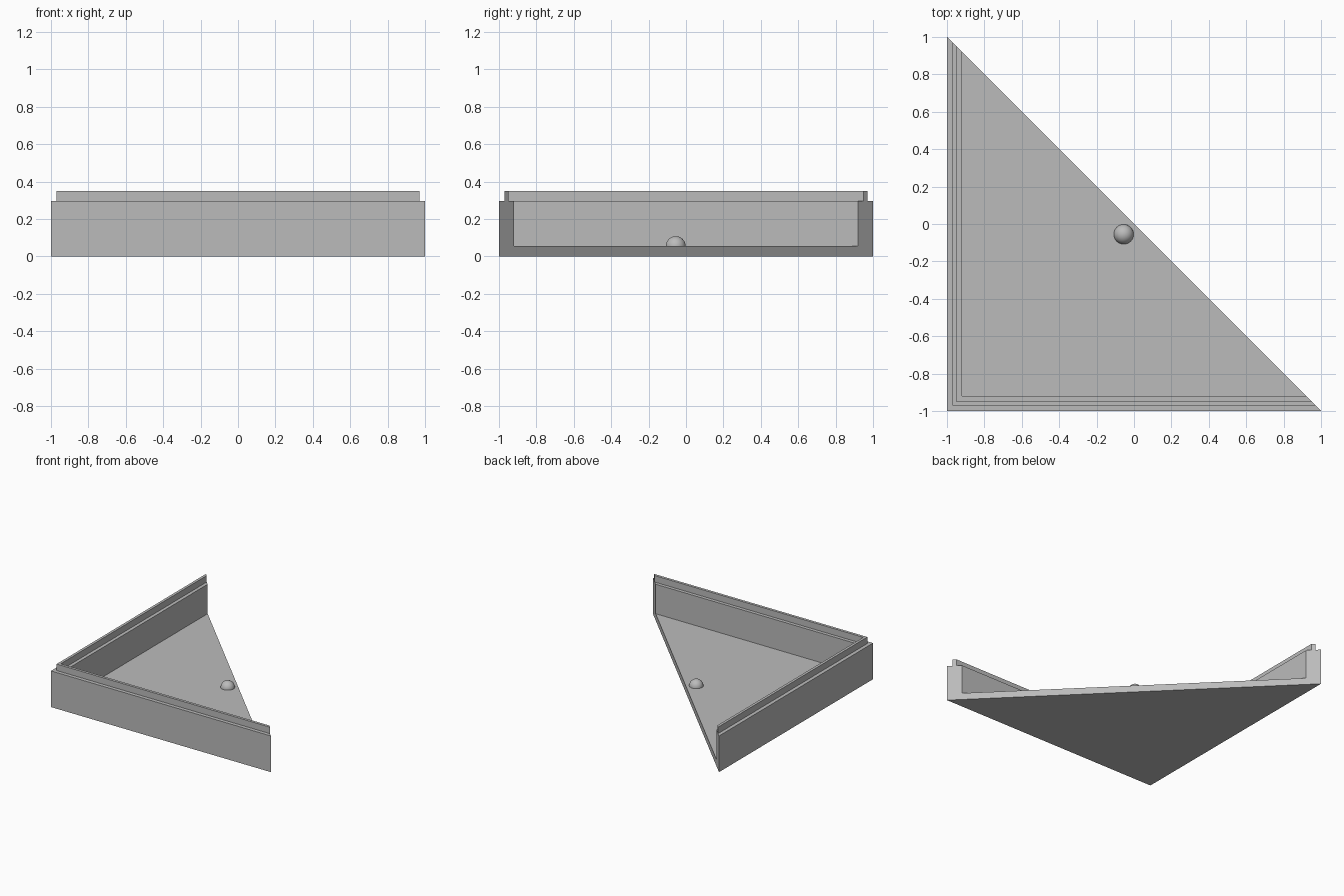
import bpy, bmesh, math

cube = bpy.data.objects.get("Cube")
if cube:
    bpy.data.objects.remove(cube, do_unlink=True)

grey = bpy.data.materials.new("plain grey")
grey.use_nodes = True
colour = (0.5, 0.5, 0.5, 1)
grey.diffuse_color = colour
grey.node_tree.nodes["Principled BSDF"].inputs["Base Color"].default_value = colour

# Wall cross-section: (inset from the outer face, height), with a raised lip
FLOOR, WALL, LIP = 0.055, 0.297, 0.35
profile = [(0, 0), (0, WALL), (0.03, WALL), (0.03, LIP), (0.052, LIP),
           (0.052, WALL), (0.08, WALL), (0.08, FLOOR)]

# Corner tray: the section mitred along two walls, cut off on the diagonal
bm = bmesh.new()
stations = [[bm.verts.new((sx * (1 - d), sy * (1 - d), z)) for d, z in profile]
            for sx, sy in ((-1, 1), (-1, -1), (1, -1))]
for a, b in zip(stations, stations[1:]):
    for i in range(len(profile) - 1):
        bm.faces.new((a[i], b[i], b[i + 1], a[i + 1]))
for level in (0, -1):
    bm.faces.new([s[level] for s in stations])          # underside, floor
bm.faces.new(stations[0] + stations[2][::-1])           # open diagonal side
bmesh.ops.recalc_face_normals(bm, faces=bm.faces)
mesh = bpy.data.meshes.new("corner_tray")
bm.to_mesh(mesh)
bm.free()
mesh.materials.append(grey)
tray = bpy.data.objects.new("corner_tray", mesh)
bpy.context.collection.objects.link(tray)

# Round knob half sunk in the floor
bpy.ops.mesh.primitive_uv_sphere_add(segments=48, ring_count=24, radius=0.053,
                                     location=(-0.055, -0.055, FLOOR))
knob = bpy.context.object
knob.name = "floor_knob"
knob.data.materials.append(grey)
bpy.ops.object.shade_smooth_by_angle(angle=math.radians(30))
